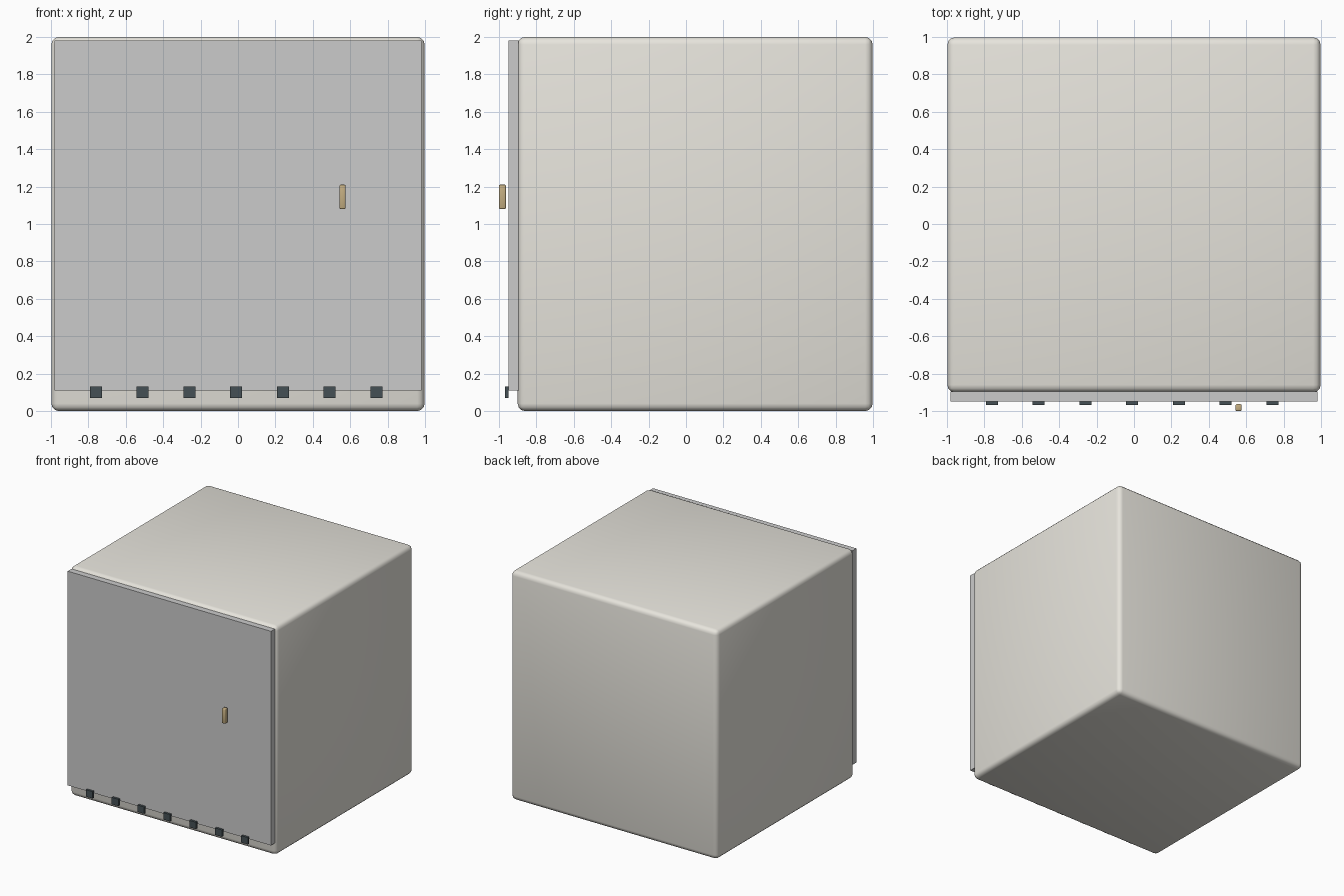
import bpy

if "Cube" in bpy.data.objects:
    bpy.data.objects.remove(bpy.data.objects["Cube"])


def material(name, color):
    m = bpy.data.materials.new(name)
    m.diffuse_color = (*color, 1)
    m.use_nodes = True
    m.node_tree.nodes["Principled BSDF"].inputs["Base Color"].default_value = m.diffuse_color
    return m


def box(name, lo, hi, mat=None, bevel=0, segments=3):
    center = [(a + b) / 2 for a, b in zip(lo, hi)]
    bpy.ops.mesh.primitive_cube_add(size=1, location=center)
    ob = bpy.context.object
    ob.name = name
    ob.scale = [b - a for a, b in zip(lo, hi)]
    bpy.ops.object.transform_apply(location=False, rotation=False, scale=True)
    if mat:
        ob.data.materials.append(mat)
    if bevel:
        mod = ob.modifiers.new("rounded_edges", 'BEVEL')
        mod.width = bevel
        mod.segments = segments
        bpy.ops.object.modifier_apply(modifier=mod.name)
        bpy.ops.object.shade_smooth()
    return ob


cream = material("cream", (0.80, 0.78, 0.72))
brass = material("brass", (0.55, 0.42, 0.22))
dark = material("dark_metal", (0.06, 0.08, 0.09))

# Rounded cabinet body
box("cabinet_body", (-0.998, -0.90, 0.0), (0.998, 0.998, 2.0), cream, 0.04)

# Flat door panel on the front
box("door_panel", (-0.982, -0.948, 0.11), (0.982, -0.895, 1.98))

# Small upright handle standing off the door
box("door_handle", (0.543, -1.0, 1.08), (0.575, -0.963, 1.21), brass, 0.006, 2)

# Row of clips along the lower door edge
for i in range(7):
    x = -0.76 + 0.25 * i
    box(f"bottom_clip_{i + 1}", (x - 0.032, -0.968, 0.07), (x + 0.032, -0.948, 0.13), dark)
